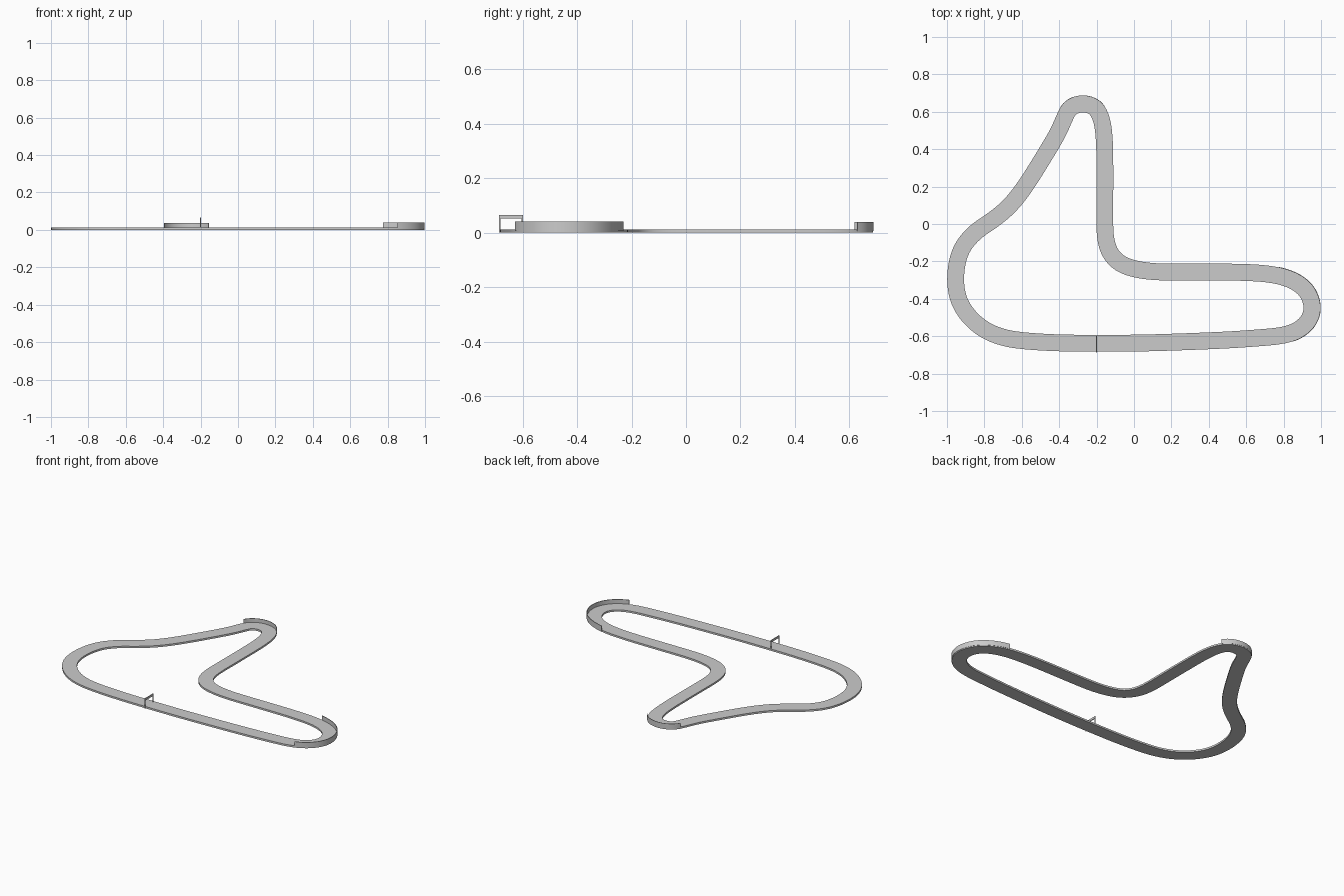
import bpy, bmesh
from mathutils import Vector

if "Cube" in bpy.data.objects:
    bpy.data.objects.remove(bpy.data.objects["Cube"])

HALF = 0.045      # half road width
ROAD_TOP = 0.012

# Centreline, counter-clockwise from the start line
CENTRE = [(-0.2, -0.638), (0.0, -0.637), (0.2, -0.632), (0.5, -0.62), (0.7, -0.606),
          (0.8, -0.594), (0.875, -0.568), (0.932, -0.517), (0.953, -0.445), (0.925, -0.362),
          (0.855, -0.305), (0.75, -0.272), (0.6, -0.259), (0.4, -0.257), (0.2, -0.257),
          (0.1, -0.254), (0.005, -0.24), (-0.075, -0.21), (-0.13, -0.15), (-0.154, -0.06),
          (-0.156, 0.1), (-0.156, 0.345), (-0.16, 0.468), (-0.174, 0.559), (-0.208, 0.622),
          (-0.275, 0.643), (-0.339, 0.622), (-0.37, 0.57), (-0.406, 0.489), (-0.476, 0.37),
          (-0.583, 0.2), (-0.666, 0.096), (-0.754, 0.022), (-0.84, -0.037), (-0.909, -0.112),
          (-0.944, -0.2), (-0.954, -0.313), (-0.935, -0.41), (-0.887, -0.489),
          (-0.82, -0.551), (-0.738, -0.594), (-0.631, -0.62), (-0.422, -0.635)]


def smooth_loop(pts, steps):
    """Closed Catmull-Rom curve through the points, lightly relaxed."""
    p = [Vector(q) for q in pts]
    n, out = len(p), []
    for i in range(n):
        a, b, c, d = (p[(i + k) % n] for k in (-1, 0, 1, 2))
        ta = (c - a) * (c - b).length / ((c - b).length + (b - a).length)
        tb = (d - b) * (c - b).length / ((c - b).length + (d - c).length)
        for s in range(steps):
            t = s / steps
            out.append(b * (2*t**3 - 3*t**2 + 1) + ta * (t**3 - 2*t**2 + t)
                       + c * (3*t**2 - 2*t**3) + tb * (t**3 - t**2))
    for _ in range(4):
        m = len(out)
        out = [out[i] * 0.5 + (out[i - 1] + out[(i + 1) % m]) * 0.25 for i in range(m)]
    return out


path = smooth_loop(CENTRE, 6)
N = len(path)
normals = []          # pointing to the outside of the circuit
for i in range(N):
    t = (path[(i + 1) % N] - path[i - 1]).normalized()
    normals.append(Vector((t.y, -t.x)))


def sweep(name, ids, inner, outer, z0, z1, closed=False):
    """Rectangular section swept along the chosen centreline samples."""
    bm = bmesh.new()
    rings = []
    for i in ids:
        ring = []
        for off, z in ((inner, z0), (outer, z0), (outer, z1), (inner, z1)):
            q = path[i] + normals[i] * off
            ring.append(bm.verts.new((q.x, q.y, z)))
        rings.append(ring)
    pairs = list(zip(rings, rings[1:]))
    if closed:
        pairs.append((rings[-1], rings[0]))
    else:
        bm.faces.new(rings[0])
        bm.faces.new(rings[-1])
    for a, b in pairs:
        for k in range(4):
            j = (k + 1) % 4
            bm.faces.new((a[k], a[j], b[j], b[k]))
    bmesh.ops.recalc_face_normals(bm, faces=bm.faces)
    me = bpy.data.meshes.new(name)
    bm.to_mesh(me)
    bm.free()
    ob = bpy.data.objects.new(name, me)
    bpy.context.collection.objects.link(ob)
    bpy.ops.object.select_all(action='DESELECT')
    ob.select_set(True)
    bpy.context.view_layer.objects.active = ob
    bpy.ops.object.shade_smooth_by_angle()
    return ob


# Road slab
sweep("road", range(N), -HALF, HALF, 0, ROAD_TOP, closed=True)

# Barriers on the outside of the two tight corners
edge = [path[i] + normals[i] * HALF for i in range(N)]
hairpin = [i for i in range(N) if edge[i].x > 0.755 and edge[i].y > -0.628]
top_bend = [i for i in range(N) if edge[i].y > 0.615]
sweep("hairpin_barrier", hairpin, HALF - 0.002, HALF + 0.002, 0.006, 0.04)
sweep("top_bend_barrier", top_bend, HALF - 0.002, HALF + 0.001, 0.006, 0.038)


# Start gantry: two posts and a beam
def box(name, centre, size):
    bpy.ops.mesh.primitive_cube_add(size=1, location=centre)
    ob = bpy.context.object
    ob.name = name
    ob.scale = size
    bpy.ops.object.transform_apply(location=False, rotation=False, scale=True)


Y0, Y1, TOP = -0.687, -0.598, 0.065
for name, y in (("gantry_post_outer", Y0 + 0.003), ("gantry_post_inner", Y1 - 0.003)):
    box(name, (-0.2, y, TOP / 2), (0.006, 0.006, TOP))
box("gantry_beam", (-0.2, (Y0 + Y1) / 2, 0.058), (0.005, Y1 - Y0, 0.014))
